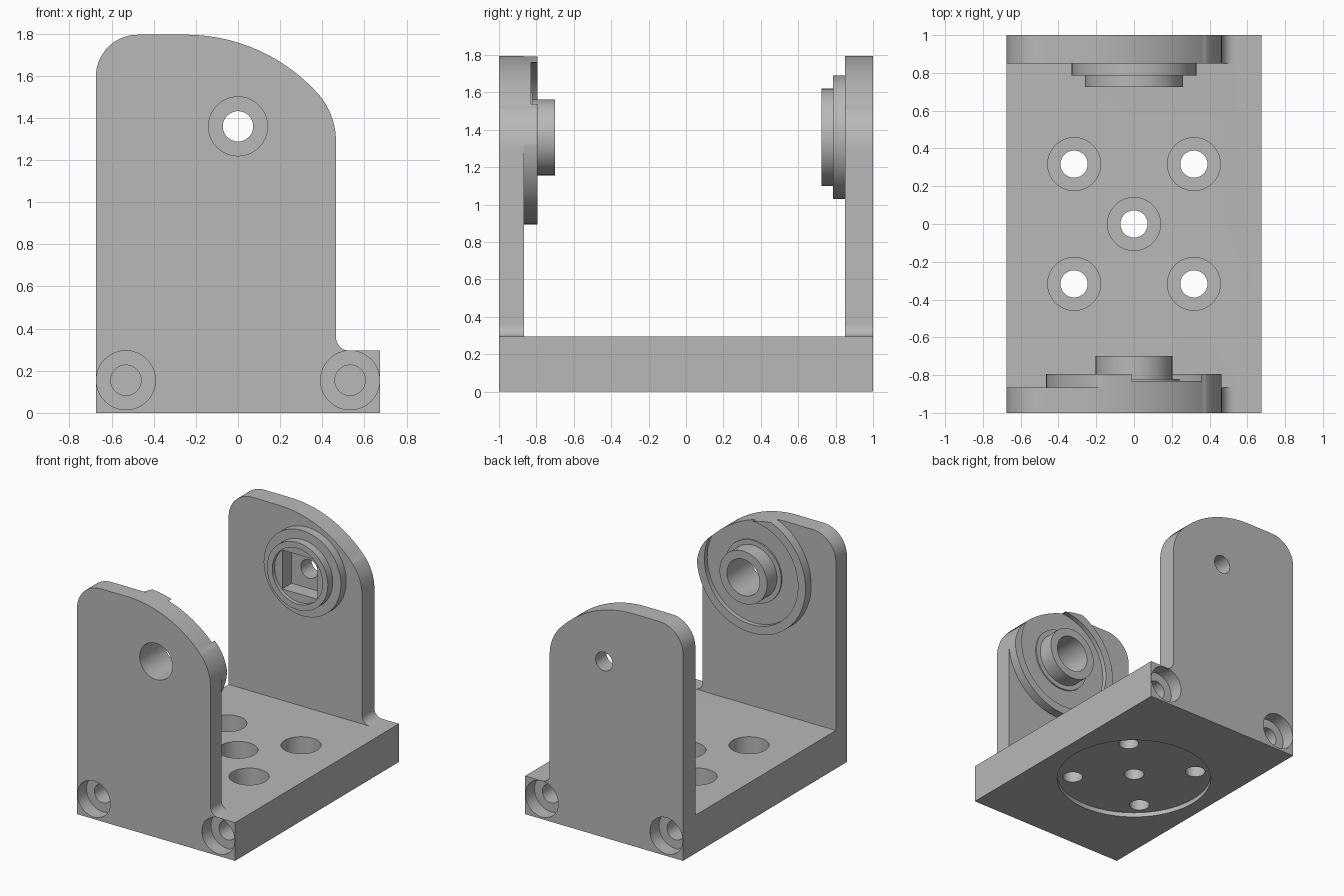
import bpy, bmesh
from math import cos, sin, radians, pi
from mathutils import Matrix, Vector

if "Cube" in bpy.data.objects:
    bpy.data.objects.remove(bpy.data.objects["Cube"])

grey = bpy.data.materials.new("machined_grey")
grey.use_nodes = True
grey.diffuse_color = (0.48, 0.48, 0.48, 1)
grey.node_tree.nodes["Principled BSDF"].inputs["Base Color"].default_value = grey.diffuse_color

AXIS_Z = 1.36          # height of the pivot axis
BORE, SCREW = 0.14, 0.072


def finish(bm, name):
    bmesh.ops.recalc_face_normals(bm, faces=bm.faces)
    mesh = bpy.data.meshes.new(name)
    bm.to_mesh(mesh)
    bm.free()
    mesh.materials.append(grey)
    obj = bpy.data.objects.new(name, mesh)
    bpy.context.collection.objects.link(obj)
    return obj


def box(name, lo, hi):
    lo, hi = Vector(lo), Vector(hi)
    bm = bmesh.new()
    bmesh.ops.create_cube(bm, size=1, matrix=Matrix.Translation((lo + hi) / 2)
                          @ Matrix.Diagonal((*(hi - lo), 1)))
    return finish(bm, name)


def rod(name, r, a, b, x=0, other=AXIS_Z, axis="Y"):
    """Cylinder from a to b along Y (other = z) or along Z (other = y)."""
    mid = (a + b) / 2
    place = Matrix.Translation((x, mid, other) if axis == "Y" else (x, other, mid))
    turn = Matrix.Rotation(pi / 2, 4, "X") if axis == "Y" else Matrix()
    bm = bmesh.new()
    bmesh.ops.create_cone(bm, cap_ends=True, segments=72, radius1=r, radius2=r,
                          depth=b - a, matrix=place @ turn)
    return finish(bm, name)


def prism(name, points, y0, y1):
    bm = bmesh.new()
    face = bm.faces.new([bm.verts.new((x, y0, z)) for x, z in points])
    new = bmesh.ops.extrude_face_region(bm, geom=[face])["geom"]
    bmesh.ops.translate(bm, vec=(0, y1 - y0, 0),
                        verts=[v for v in new if isinstance(v, bmesh.types.BMVert)])
    return finish(bm, name)


def combine(obj, tool, operation="DIFFERENCE"):
    mod = obj.modifiers.new("combine", "BOOLEAN")
    mod.operation, mod.solver, mod.object = operation, "EXACT", tool
    bpy.context.view_layer.objects.active = obj
    bpy.ops.object.modifier_apply(modifier=mod.name)
    bpy.data.objects.remove(tool)


def arc(cx, cz, r, start, end, n=14):
    angles = [radians(start + (end - start) * i / n) for i in range(n + 1)]
    return [(cx + r * cos(t), cz + r * sin(t)) for t in angles]


# Upright outline: rounded corner, sloping crown, shoulder and foot fillet
outline = ([(-0.675, 0.1)] + arc(-0.475, 1.595, 0.2, 180, 90)
           + arc(-0.25, 0.947, 0.848, 90, 42.5, 24)
           + arc(0.125, 1.29, 0.34, 42.5, 0)
           + arc(0.53, 0.36, 0.065, 180, 270, 8) + [(0.53, 0.1)])

# Body: base slab with two uprights
body = box("bracket_body", (-0.675, -1, 0), (0.675, 1, 0.295))
for y0, y1 in ((-1, -0.865), (0.85, 1)):
    combine(body, prism("upright", outline, y0, y1), "UNION")

# Counterbored floor holes and the round recess underneath
s = 0.317
for x, y in ((0, 0), (s, s), (-s, s), (s, -s), (-s, -s)):
    combine(body, rod("bore", BORE, 0.135, 0.4, x, y, "Z"))
    combine(body, rod("hole", SCREW, -0.1, 0.2, x, y, "Z"))
combine(body, rod("recess", 0.56, -0.1, 0.035, 0, 0, "Z"))

# Counterbored screw holes in both ends
for side in (-1, 1):
    for x in (-0.532, 0.532):
        for r, depth in ((BORE, 0.89), (SCREW, 0.6)):
            a, b = sorted((side * depth, side * 1.1))
            combine(body, rod("end_hole", r, a, b, x, 0.155))

# Pivot holes through the uprights
combine(body, rod("front_bore", BORE, -1.1, -0.6))
combine(body, rod("rear_hole", SCREW, 0.6, 1.1))
pocket = (-0.15, 0.7, AXIS_Z - 0.15), (0.15, 0.87, AXIS_Z + 0.15)
combine(body, box("pocket", *pocket))

# Front collar: open rim trimmed to the upright outline, low step and sleeve
collar = rod("front_collar", 0.465, -0.865, -0.795)
combine(collar, rod("dish", 0.40, -0.83, -0.7))
gap = [(0, AXIS_Z), (-0.02, 2), (0.7, 2), (0.7, 1.81)]
combine(collar, prism("gap", gap, -0.83, -0.7))
combine(collar, prism("trim", outline, -1, -0.6), "INTERSECT")
combine(collar, rod("step", 0.24, -0.85, -0.82), "UNION")
combine(collar, rod("sleeve", 0.203, -0.85, -0.70), "UNION")
combine(collar, rod("collar_bore", BORE, -1.1, -0.6))

# Rear boss: two tiers, shallow round recess and square pocket
boss = rod("rear_boss", 0.33, 0.785, 0.85)
combine(boss, rod("tier", 0.26, 0.725, 0.80), "UNION")
combine(boss, rod("round_recess", 0.215, 0.6, 0.755))
combine(boss, box("pocket", *pocket))

for obj in (body, collar, boss):
    bpy.ops.object.select_all(action="DESELECT")
    obj.select_set(True)
    bpy.context.view_layer.objects.active = obj
    bpy.ops.object.shade_smooth_by_angle(angle=radians(30))
